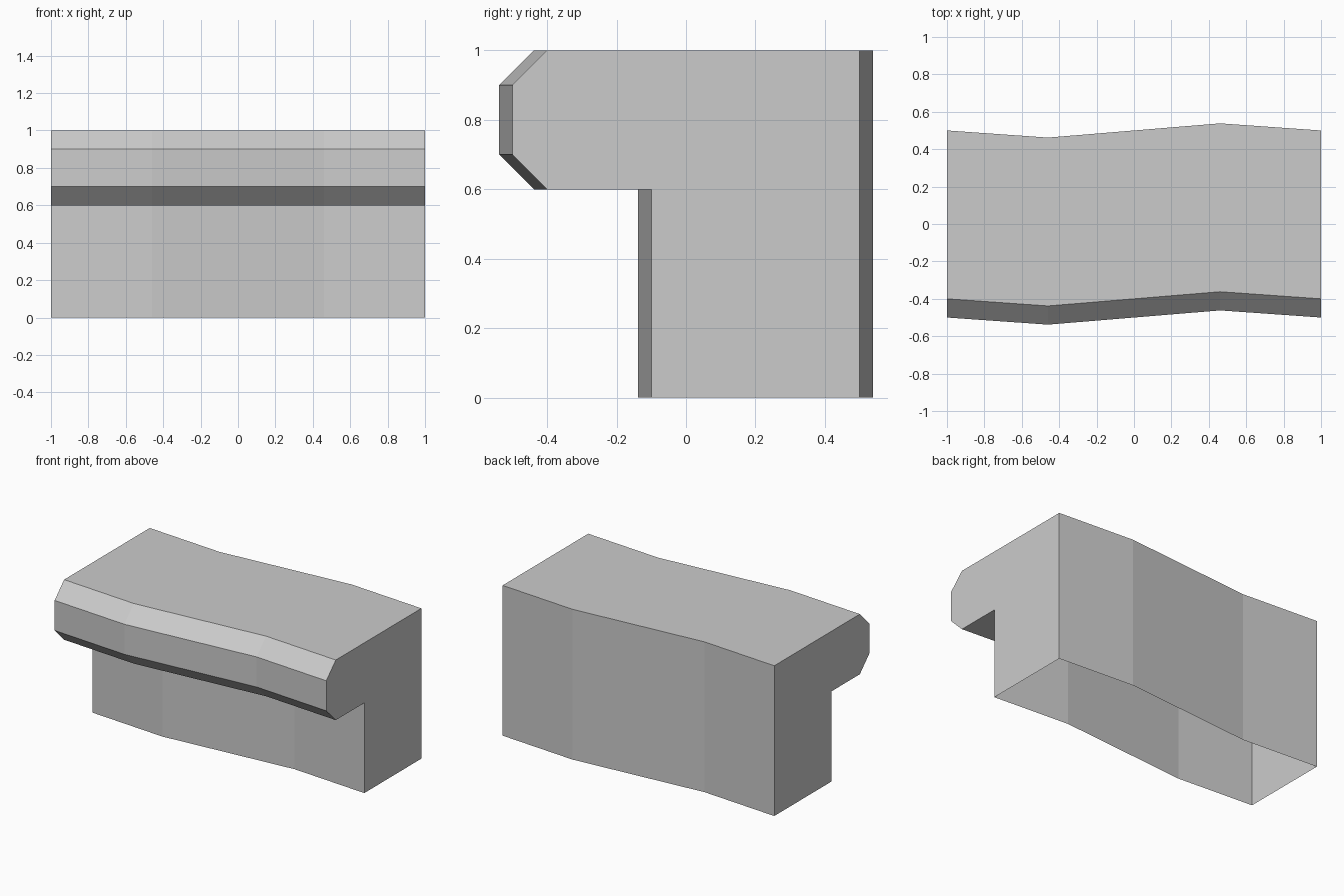
import bpy
import bmesh

cube = bpy.data.objects.get("Cube")
if cube:
    bpy.data.objects.remove(cube, do_unlink=True)

# Plain grey material
grey = bpy.data.materials.new("grey")
grey.use_nodes = True
grey.diffuse_color = (0.6, 0.6, 0.6, 1)
grey.node_tree.nodes["Principled BSDF"].inputs["Base Color"].default_value = (0.6, 0.6, 0.6, 1)

# Ledge cross-section (y, z), from front foot round to back foot
profile = [(-0.1, 0), (-0.1, 0.6), (-0.4, 0.6), (-0.5, 0.7),
           (-0.5, 0.9), (-0.4, 1), (0.5, 1), (0.5, 0)]
# Wavy path along the length (x, y offset)
path = [(-1, 0), (-0.46, -0.038), (0.46, 0.038), (1, 0)]

bm = bmesh.new()
rings = [[bm.verts.new((x, y + dy, z)) for y, z in profile] for x, dy in path]

# Skin between sections, leaving the underside open
for a, b in zip(rings, rings[1:]):
    for i in range(len(profile) - 1):
        bm.faces.new((a[i], b[i], b[i + 1], a[i + 1]))

# End walls
bm.faces.new(rings[0])
bm.faces.new(rings[-1][::-1])
bmesh.ops.recalc_face_normals(bm, faces=bm.faces)

mesh = bpy.data.meshes.new("wavy_ledge")
bm.to_mesh(mesh)
bm.free()
mesh.materials.append(grey)
ledge = bpy.data.objects.new("wavy_ledge", mesh)
bpy.context.collection.objects.link(ledge)
